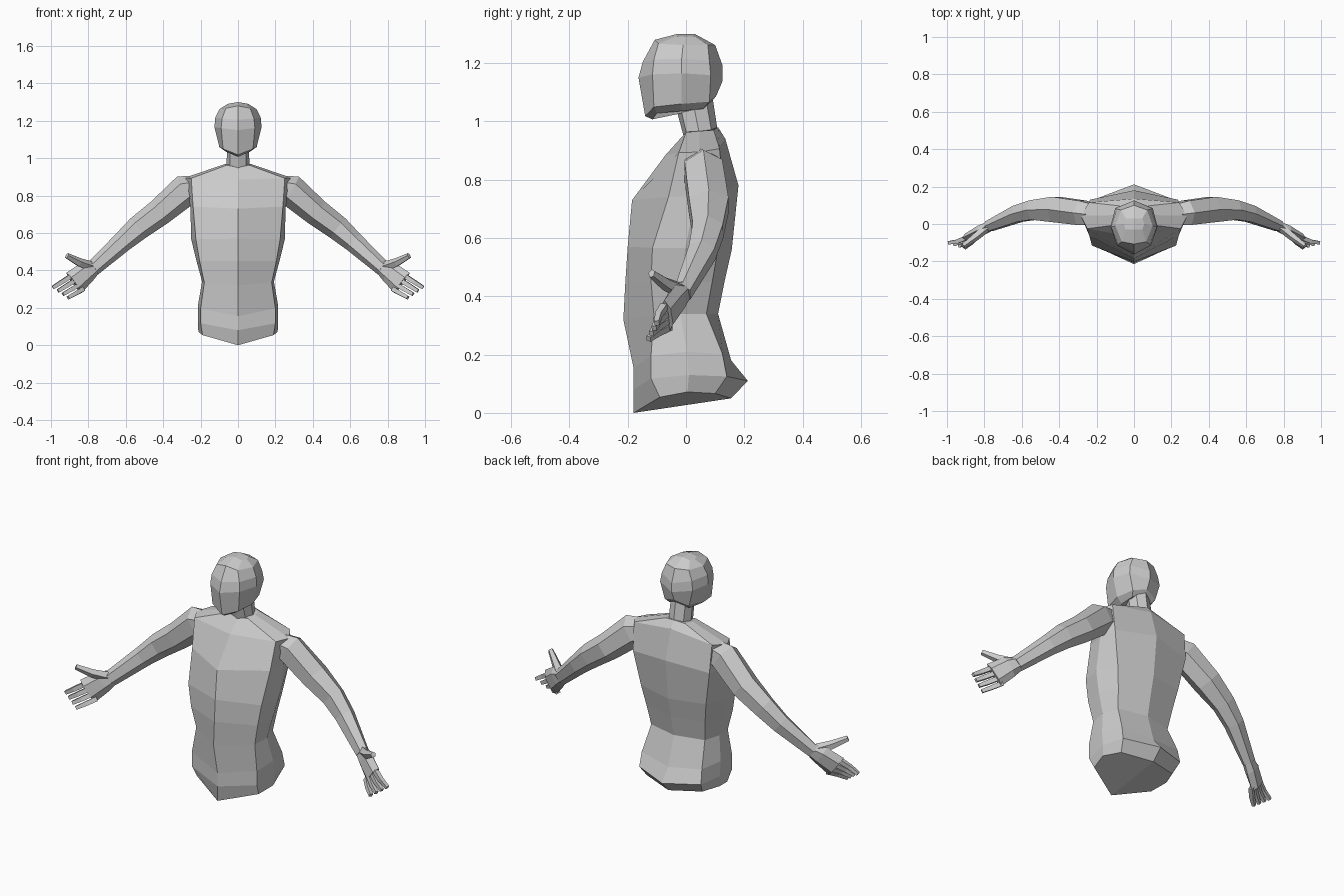
import bpy, bmesh, math
from mathutils import Vector

grey = bpy.data.materials.new("plain grey")
grey.diffuse_color = (0.6, 0.6, 0.6, 1)


def finish(name, bm):
    """Turn the right half into an object and mirror it across x = 0."""
    bmesh.ops.recalc_face_normals(bm, faces=bm.faces)
    me = bpy.data.meshes.new(name)
    bm.to_mesh(me)
    bm.free()
    me.materials.append(grey)
    ob = bpy.data.objects.new(name, me)
    bpy.context.collection.objects.link(ob)
    mod = ob.modifiers.new("mirror", 'MIRROR')
    mod.use_clip = True
    return ob


def half_loft(name, rows):
    """Skin half rings; row = front y z, corner x y, side x, rear corner x y, side z, rear y z."""
    bm = bmesh.new()
    rings = []
    for yf, zf, xc, yc, xs, xb, yr, zs, yb, zb in rows:
        zc, zr = zs * .75 + zf * .25, zs * .75 + zb * .25
        pts = [(0, yf, zf), (xc, yc, zc), (xs, (yc + yr) / 2, zs), (xb, yr, zr), (0, yb, zb)]
        rings.append([bm.verts.new(p) for p in pts])
    for a, b in zip(rings, rings[1:]):
        for i in range(4):
            bm.faces.new((a[i], a[i + 1], b[i + 1], b[i]))
    bm.faces.new(rings[0][::-1])
    bm.faces.new(rings[-1])
    return finish(name, bm)


def limb(name, stations, wide, n=6):
    """Tubes through stations of (centre, half width, half depth); wide = width direction."""
    bm = bmesh.new()
    wide = Vector(wide)
    c = [Vector(s[0]) for s in stations]
    rings = []
    for i, (_, rw, rd) in enumerate(stations):
        t = (c[min(i + 1, len(c) - 1)] - c[max(i - 1, 0)]).normalized()
        w = (wide - t * wide.dot(t)).normalized()
        d = t.cross(w)
        angles = [2 * math.pi * k / n + (math.pi / 4 if n == 4 else 0) for k in range(n)]
        rings.append([bm.verts.new(c[i] + w * rw * math.cos(a) + d * rd * math.sin(a)) for a in angles])
    for a, b in zip(rings, rings[1:]):
        for i in range(n):
            j = (i + 1) % n
            bm.faces.new((a[i], a[j], b[j], b[i]))
    bm.faces.new(rings[0][::-1])
    bm.faces.new(rings[-1])
    return finish(name, bm)


# Torso, from the seat up to the neck base
half_loft("torso", [
    (-.18, 0, .19, -.09, .212, .17, .10, .072, .155, .05),
    (-.18, .08, .20, -.12, .215, .19, .14, .13, .212, .11),
    (-.18, .155, .20, -.12, .215, .185, .125, .21, .155, .18),
    (-.215, .32, .18, -.11, .192, .165, .07, .34, .11, .34),
    (-.208, .45, .205, -.12, .222, .18, .09, .45, .132, .45),
    (-.20, .57, .225, -.115, .25, .20, .11, .565, .157, .56),
    (-.185, .73, .24, -.06, .255, .235, .13, .745, .18, .78),
    (-.07, .885, .25, -.025, .285, .24, .115, .895, .135, .94),
    (-.005, .95, .06, .0, .075, .06, .095, .967, .11, .98),
])

# Neck
half_loft("neck", [
    (-.003, .93, .045, .005, .062, .045, .09, .95, .11, .96),
    (-.03, 1.03, .04, -.02, .058, .045, .07, 1.06, .09, 1.09),
])

# Head
half_loft("head", [
    (-.115, 1.007, .05, -.10, .065, .06, .06, 1.035, .09, 1.07),
    (-.14, 1.018, .08, -.11, .10, .075, .08, 1.06, .105, 1.09),
    (-.163, 1.15, .09, -.115, .126, .10, .085, 1.165, .126, 1.14),
    (-.148, 1.205, .085, -.11, .122, .092, .08, 1.215, .126, 1.19),
    (-.107, 1.28, .065, -.095, .10, .07, .075, 1.262, .10, 1.262),
    (-.03, 1.3, .045, -.03, .055, .045, .03, 1.29, .03, 1.3),
])

# Arms, shoulder to wrist
limb("arm", [
    ((.20, .05, .85), .06, .06),
    ((.28, .06, .83), .085, .075),
    ((.42, .078, .71), .073, .078),
    ((.535, .075, .625), .066, .06),
    ((.62, .055, .55), .055, .052),
    ((.775, -.012, .41), .042, .032),
], (.55, 0, .8))

# Palms
across = Vector((.73, -.2, .67))
limb("palm", [
    ((.765, -.008, .418), .04, .028),
    ((.81, -.03, .39), .058, .03),
    ((.878, -.066, .333), .068, .022),
], across)

# Thumbs
limb("thumb", [
    ((.79, -.02, .42), .03, .025),
    ((.85, -.07, .443), .024, .022),
    ((.915, -.118, .478), .016, .014),
], (-.4, 0, .9), 5)

# Four fingers, spread from index to little
for i in range(4):
    f = i / 3
    root = Vector((.90, -.075, .365)).lerp(Vector((.83, -.055, .298)), f)
    tip = Vector((.99, -.10, .308)).lerp(Vector((.908, -.128, .254)), f)
    mid = root.lerp(tip, .5) + Vector((0, -.006, 0))
    limb(f"finger_{i + 1}", [(root, .017, .017), (mid, .016, .015), (tip, .013, .012)], across, 4)
